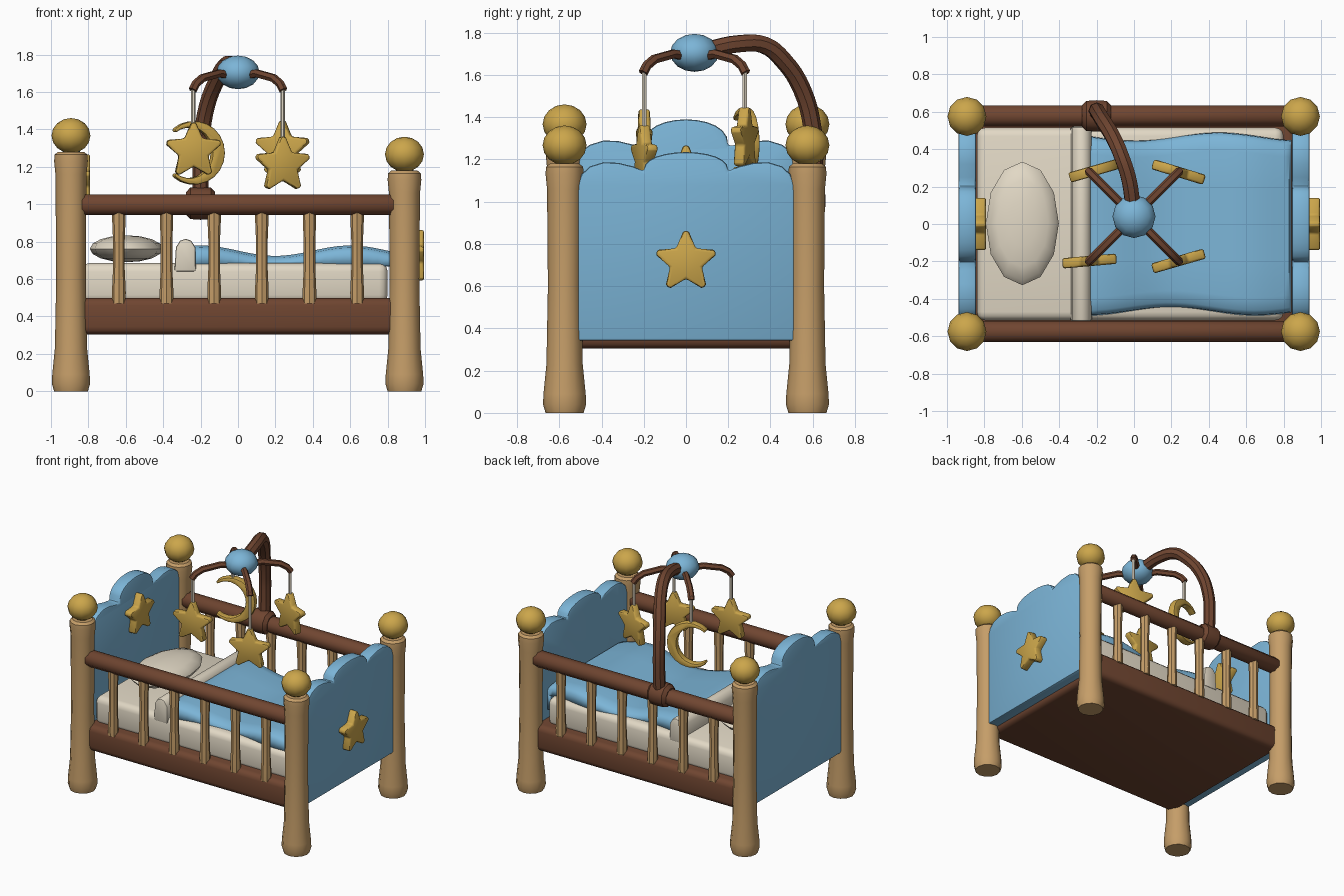
import bpy, bmesh, math
from mathutils import Matrix, Vector

if "Cube" in bpy.data.objects:
    bpy.data.objects.remove(bpy.data.objects["Cube"])

def mat(name, rgb):
    m = bpy.data.materials.new(name)
    m.diffuse_color = (*rgb, 1)
    m.use_nodes = True
    m.node_tree.nodes["Principled BSDF"].inputs["Base Color"].default_value = m.diffuse_color
    return m

TAN = mat("light wood", (0.56, 0.34, 0.14))
BROWN = mat("dark wood", (0.16, 0.06, 0.03))
BLUE = mat("blue", (0.20, 0.46, 0.68))
GOLD = mat("gold", (0.60, 0.38, 0.07))
CREAM = mat("cream", (0.76, 0.69, 0.56))

def finish(ob, material, angle=40, bevel=0, segs=2):
    ob.data.materials.clear()
    ob.data.materials.append(material)
    bpy.ops.object.select_all(action='DESELECT')
    ob.select_set(True)
    bpy.context.view_layer.objects.active = ob
    if bevel:
        b = ob.modifiers.new("bevel", 'BEVEL')
        b.width, b.segments, b.limit_method = bevel, segs, 'ANGLE'
        b.angle_limit = math.radians(50)
        bpy.ops.object.modifier_apply(modifier="bevel")
    bpy.ops.object.shade_smooth_by_angle(angle=math.radians(angle))
    return ob

def from_bm(name, bm, material, **kw):
    bmesh.ops.recalc_face_normals(bm, faces=bm.faces)
    me = bpy.data.meshes.new(name)
    bm.to_mesh(me)
    bm.free()
    ob = bpy.data.objects.new(name, me)
    bpy.context.collection.objects.link(ob)
    return finish(ob, material, **kw)

def lathe(name, profile, material, M, n=12):
    """Profile of (radius, height) turned about local z, closed with caps."""
    bm = bmesh.new()
    rings = [[bm.verts.new(M @ Vector((r * math.cos(2 * math.pi * k / n),
                                       r * math.sin(2 * math.pi * k / n), h)))
              for k in range(n)] for r, h in profile]
    for a, b in zip(rings, rings[1:]):
        for k in range(n):
            bm.faces.new((a[k], a[(k + 1) % n], b[(k + 1) % n], b[k]))
    bm.faces.new(rings[0])
    bm.faces.new(rings[-1])
    return from_bm(name, bm, material)

def extrude(name, outline, depth, M, material, **kw):
    """Outline in local xy, extruded symmetrically along local z."""
    bm = bmesh.new()
    f = bm.faces.new([bm.verts.new((x, y, -depth / 2)) for x, y in outline])
    r = bmesh.ops.extrude_face_region(bm, geom=[f])
    bmesh.ops.translate(bm, vec=(0, 0, depth),
                        verts=[v for v in r['geom'] if isinstance(v, bmesh.types.BMVert)])
    bm.transform(M)
    return from_bm(name, bm, material, **kw)

def box(name, lo, hi, material, **kw):
    lo, hi = Vector(lo), Vector(hi)
    bm = bmesh.new()
    bmesh.ops.create_cube(bm, size=1, matrix=Matrix.Translation((lo + hi) / 2) @
                          Matrix.Diagonal((*(hi - lo), 1)))
    return from_bm(name, bm, material, **kw)

def ball(name, c, r, material, u=12, v=8):
    bm = bmesh.new()
    bmesh.ops.create_uvsphere(bm, u_segments=u, v_segments=v, radius=1,
                              matrix=Matrix.Translation(c) @ Matrix.Diagonal((*r, 1)))
    return from_bm(name, bm, material)

def tube(name, pts, radius, material, kind='POLY', res=2):
    cu = bpy.data.curves.new(name, 'CURVE')
    cu.dimensions, cu.bevel_depth, cu.bevel_resolution = '3D', radius, res
    cu.use_fill_caps, cu.resolution_u = True, 4
    sp = cu.splines.new(kind)
    if kind == 'BEZIER':
        sp.bezier_points.add(len(pts) - 1)
        for b, p in zip(sp.bezier_points, pts):
            b.co = p
            b.handle_left_type = b.handle_right_type = 'AUTO'
    else:
        sp.points.add(len(pts) - 1)
        for b, p in zip(sp.points, pts):
            b.co = (*p, 1)
    ob = bpy.data.objects.new(name, cu)
    bpy.context.collection.objects.link(ob)
    bpy.ops.object.select_all(action='DESELECT')
    ob.select_set(True)
    bpy.context.view_layer.objects.active = ob
    bpy.ops.object.convert(target='MESH')
    return finish(bpy.context.object, material)

def T(*p):
    return Matrix.Translation(p)

FACE_X = Matrix(((0, 0, 1, 0), (1, 0, 0, 0), (0, 1, 0, 0), (0, 0, 0, 1)))   # outline in yz
FACE_Y = Matrix.Rotation(math.pi / 2, 4, 'X')                              # outline in xz

def star(name, M, R=0.155, depth=0.055):
    pts = []
    for k in range(5):      # blunt tips and inner corners
        a = math.pi / 2 + k * 2 * math.pi / 5
        for da, r in ((-0.10, R * 0.95), (0, R), (0.10, R * 0.95), (math.pi / 5, R * 0.53)):
            pts.append((r * math.cos(a + da), r * math.sin(a + da)))
    return extrude(name, pts, depth, M, GOLD, bevel=0.012)

# corner posts with ball finials
for end, x, top in (("head", -0.893, 1.28), ("foot", 0.89, 1.18)):
    for side, y in (("front", -0.575), ("back", 0.575)):
        prof = [(0.09, 0), (0.102, 0.04), (0.10, 0.09), (0.086, 0.23), (0.079, 0.6),
                (0.083, top - 0.12), (0.09, top - 0.05), (0.088, top - 0.015), (0.07, top)]
        lathe(f"{end}_{side}_post", prof, TAN, T(x, y, 0))
        ball(f"{end}_{side}_finial", (x, y, top + 0.087), (0.104, 0.104, 0.094), GOLD)

# scalloped head and foot boards
def board(name, x, side, notch, lobe, mid):
    half = [(0.512, 0.342), (0.512, side), (0.495, side + 0.05), (0.455, lobe - 0.02),
            (0.39, lobe), (0.32, lobe - 0.003), (0.25, lobe - 0.02), (0.20, notch)]
    for k in range(1, 6):
        a = math.pi / 2 * k / 6
        half.append((0.2 * math.cos(a), notch + (mid - notch) * math.sin(a) ** 0.8))
    pts = half + [(0, mid)] + [(-y, z) for y, z in reversed(half)]
    extrude(name, pts, 0.095, T(x, 0, 0) @ FACE_X, BLUE, bevel=0.012)
board("headboard", -0.892, 1.19, 1.265, 1.29, 1.39)
board("footboard", 0.892, 1.08, 1.145, 1.187, 1.235)
star("headboard_star", T(-0.825, 0, 1.12) @ FACE_X, 0.15, 0.07)
star("footboard_star", T(0.96, 0, 0.715) @ FACE_X, 0.15, 0.07)

# bed base, side rails and balusters
box("base", (-0.865, -0.60, 0.305), (0.865, 0.60, 0.498), BROWN, bevel=0.04, segs=3)
for side, y in (("front", -0.575), ("back", 0.578)):
    M = T(0, y, 0.998) @ Matrix.Rotation(math.pi / 2, 4, 'Y') @ Matrix.Rotation(math.pi / 8, 4, 'Z')
    lathe(f"{side}_rail", [(0.04, -0.86), (0.06, -0.83), (0.06, 0.83), (0.04, 0.86)], BROWN, M, 8)
    for i in range(6):
        lathe(f"{side}_baluster_{i + 1}",
              [(0.036, 0.47), (0.037, 0.53), (0.031, 0.66), (0.031, 0.80), (0.036, 0.92), (0.036, 0.97)],
              TAN, T(-0.637 + i * 0.2548, y, 0), 8)

# mattress, pillow, folded sheet
box("mattress", (-0.84, -0.515, 0.47), (0.80, 0.515, 0.685), CREAM, bevel=0.045, segs=3)
ball("pillow", (-0.597, 0.003, 0.762), (0.195, 0.33, 0.072), CREAM)
extrude("folded_sheet", [(-0.34, 0.64), (-0.225, 0.64), (-0.228, 0.77), (-0.25, 0.805),
                         (-0.28, 0.815), (-0.31, 0.805), (-0.332, 0.77)],
        1.04, FACE_Y, CREAM, bevel=0.01)

# wavy blanket, tucked down at the foot
bm = bmesh.new()
xs = [-0.25 + 1.05 * i / 20 for i in range(21)] + [0.83, 0.842, 0.842]
cols = [-1, -0.99, -0.94, -0.8, -0.4, 0, 0.4, 0.8, 0.94, 0.99, 1]
grid = []
for i, x in enumerate(xs):
    row = []
    for j, t in enumerate(cols):
        half = 0.468 + 0.022 * math.cos((x - 0.45 * (t > 0) + 0.25 * (t < 0)) * 7)
        z = 0.752 + 0.028 * math.cos((x - 0.6) * 2 * math.pi / 0.8)
        z -= {0: 0.12, 1: 0.035, 2: 0.012}.get(min(j, 10 - j), 0)
        if j in (0, 10):
            z = 0.67
        if i >= 21:
            z = min(z, (0.755, 0.72, 0.56)[i - 21])
        row.append(bm.verts.new((x, half * t, z)))
    grid.append(row)
for a, b in zip(grid, grid[1:]):
    for j in range(len(cols) - 1):
        bm.faces.new((a[j], b[j], b[j + 1], a[j + 1]))
blanket = from_bm("blanket", bm, BLUE, angle=50)
sol = blanket.modifiers.new("thickness", 'SOLIDIFY')
sol.thickness, sol.offset = 0.025, -1

# mobile clamp, curved arm and hub
CLAMP = T(-0.2, 0.578, 1.005) @ Matrix.Rotation(math.pi / 2, 4, 'Y')
lathe("mobile_clamp", [(0.06, -0.078), (0.084, -0.055), (0.088, 0), (0.084, 0.055), (0.06, 0.078)],
      BROWN, CLAMP, 10)
tube("mobile_arm", [(-0.2, 0.6, 1.03), (-0.2, 0.607, 1.2), (-0.195, 0.6, 1.34), (-0.165, 0.55, 1.53),
                    (-0.11, 0.46, 1.67), (-0.07, 0.37, 1.742), (-0.03, 0.25, 1.748),
                    (-0.01, 0.13, 1.725), (0, 0.04, 1.70)], 0.043, BROWN, 'BEZIER')
ball("mobile_hub", (0, 0.04, 1.705), (0.115, 0.115, 0.09), BLUE)

# spokes, strings and hanging ornaments
moon = []
for k in range(17):
    a = math.radians(-132 + 264 * k / 16)
    moon.append((0.17 * math.cos(a), 0.17 * math.sin(a)))
for k in range(17):
    a = math.radians(128 - 256 * k / 16)
    moon.append((-0.028 + 0.128 * math.cos(a), 0.135 * math.sin(a)))

for name, sx, sy, z, rot in (("front_left", -1, -1, 1.285, 5), ("front_right", 1, -1, 1.21, 16),
                             ("back_left", -1, 1, 1.275, 16), ("back_right", 1, 1, 1.295, -17)):
    at = lambda d, h: (sx * d, 0.04 + sy * d, h)
    tube(f"{name}_spoke", [at(0.03, 1.685), at(0.10, 1.70), at(0.19, 1.675), at(0.225, 1.645),
                           at(0.243, 1.61)], 0.023, BROWN, res=1)
    tube(f"{name}_string", [at(0.238, 1.64), at(0.238, z + 0.13)], 0.012, CREAM, res=1)
    M = T(*at(0.238, z)) @ Matrix.Rotation(math.radians(rot), 4, 'Z') @ FACE_Y
    if name == "back_left":
        extrude("hanging_moon", moon, 0.055, M, GOLD, bevel=0.01)
    else:
        star(f"{name}_hanging_star", M)
